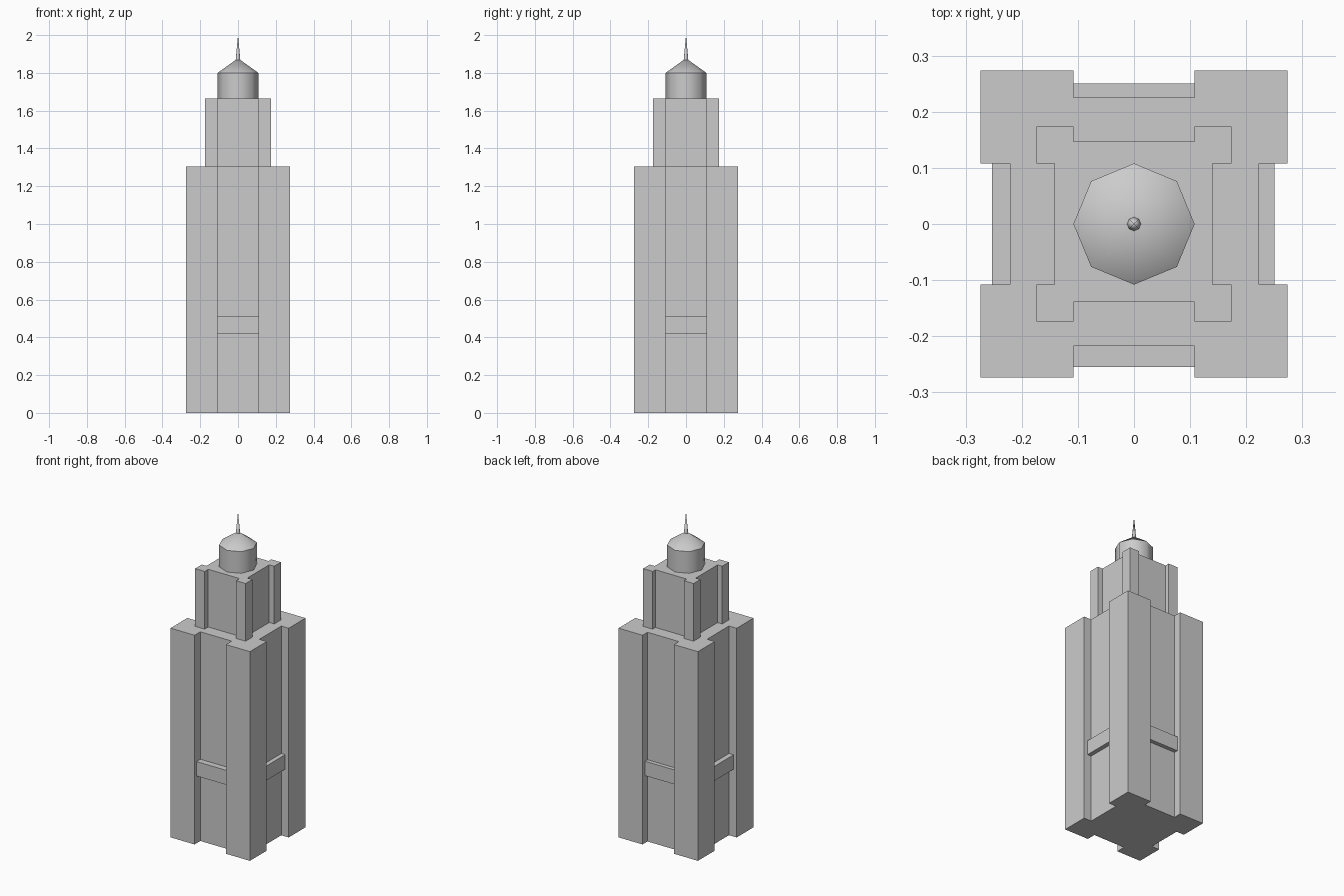
import bpy, bmesh, math

if "Cube" in bpy.data.objects:
    bpy.data.objects.remove(bpy.data.objects["Cube"])


def prism(name, outline, z0, z1):
    """Extrude a closed counter-clockwise outline between two heights."""
    bm = bmesh.new()
    face = bm.faces.new([bm.verts.new((x, y, z0)) for x, y in outline])
    top = bmesh.ops.extrude_face_region(bm, geom=[face], use_keep_orig=True)["geom"]
    bmesh.ops.translate(bm, vec=(0, 0, z1 - z0),
                        verts=[v for v in top if isinstance(v, bmesh.types.BMVert)])
    bmesh.ops.recalc_face_normals(bm, faces=bm.faces)
    mesh = bpy.data.meshes.new(name)
    bm.to_mesh(mesh)
    bm.free()
    obj = bpy.data.objects.new(name, mesh)
    bpy.context.collection.objects.link(obj)
    return obj


def pier_outline(h, w, front, right, back, left):
    """Square with corner piers and a recessed bay on each side."""
    return [(-h, -h), (-w, -h), (-w, -front), (w, -front), (w, -h), (h, -h),
            (h, -w), (right, -w), (right, w), (h, w), (h, h),
            (w, h), (w, back), (-w, back), (-w, h), (-h, h),
            (-h, w), (-left, w), (-left, -w), (-h, -w)]


def rect(x0, x1, y0, y1):
    return [(x0, y0), (x1, y0), (x1, y1), (x0, y1)]


def cone(name, sides, r1, r2, z0, z1):
    bpy.ops.mesh.primitive_cone_add(vertices=sides, radius1=r1, radius2=r2,
                                    depth=z1 - z0, location=(0, 0, (z0 + z1) / 2))
    obj = bpy.context.object
    obj.name = name
    bpy.ops.object.shade_smooth_by_angle(angle=math.radians(50))
    return obj


W = 0.108  # half width of the recessed bays

# Main shaft and upper tier
prism("main_shaft", pier_outline(0.274, W, 0.217, 0.223, 0.225, 0.221), 0, 1.305)
prism("upper_tier", pier_outline(0.174, W, 0.139, 0.140, 0.147, 0.142), 1.305, 1.665)

# Ledges crossing the recessed bays
for side, outline in {
    "front": rect(-W, W, -0.255, -0.217),
    "back": rect(-W, W, 0.225, 0.250),
    "right": rect(0.223, 0.250, -W, W),
    "left": rect(-0.253, -0.221, -W, W),
}.items():
    prism("ledge_" + side, outline, 0.42, 0.51)

# Octagonal lantern, pointed roof and spire
cone("lantern_drum", 8, W, W, 1.665, 1.80)
cone("lantern_roof", 8, W, 0, 1.80, 1.877)
cone("spire", 8, 0.013, 0, 1.86, 2.0)
